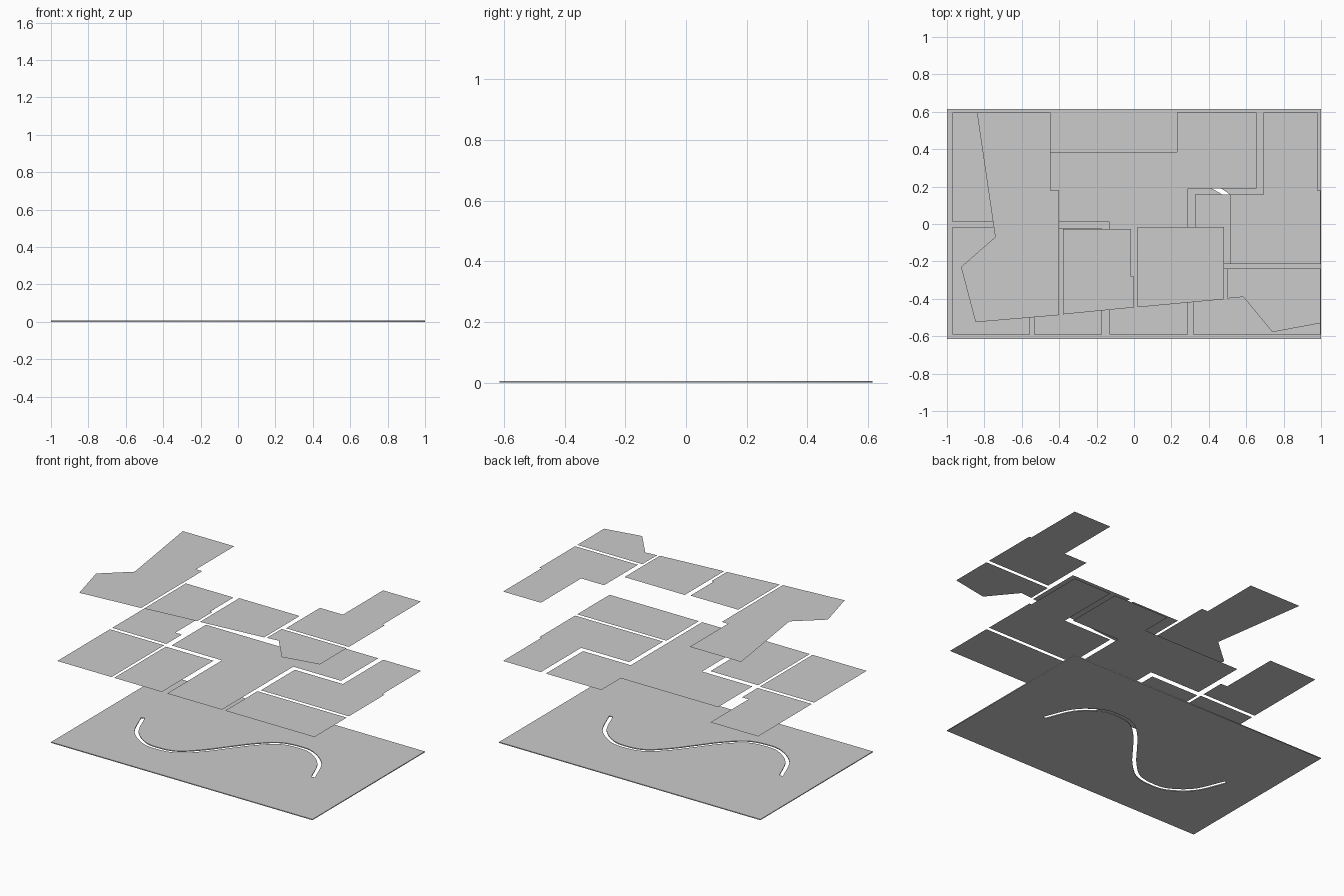
import bpy, bmesh
from mathutils import Vector

if "Cube" in bpy.data.objects:
    bpy.data.objects.remove(bpy.data.objects["Cube"])

LOW, HIGH, BASE_T = 0.565, 1.045, 0.006


def panel(name, pts, z):
    """Flat floor panel from an outline."""
    bm = bmesh.new()
    f = bm.faces.new([bm.verts.new((x, y, z)) for x, y in pts])
    f.normal_update()
    if f.normal.z < 0:
        f.normal_flip()
    me = bpy.data.meshes.new(name)
    bm.to_mesh(me)
    bm.free()
    ob = bpy.data.objects.new(name, me)
    bpy.context.collection.objects.link(ob)


def rect(x0, y0, x1, y1):
    return [(x0, y0), (x1, y0), (x1, y1), (x0, y1)]


def smooth_path(pts, steps=8):
    """Catmull-Rom path through the points."""
    p = [Vector(q) for q in pts]
    p = [2 * p[0] - p[1]] + p + [2 * p[-1] - p[-2]]
    out = []
    for a, b, c, d in zip(p, p[1:], p[2:], p[3:]):
        for i in range(steps):
            t = i / steps
            out.append(0.5 * (2 * b + (c - a) * t + (2 * a - 5 * b + 4 * c - d) * t * t
                              + (3 * b - a - 3 * c + d) * t ** 3))
    return out + [p[-2]]


def ribbon(path, width):
    """Closed outline running along both sides of a path."""
    left, right = [], []
    for i, q in enumerate(path):
        t = (path[min(i + 1, len(path) - 1)] - path[max(i - 1, 0)]).normalized()
        n = Vector((-t.y, t.x)) * width / 2
        left.append(q + n)
        right.append(q - n)
    return left + right[::-1]


def filled_plate(name, outlines, thickness):
    """Solid plate; outlines after the first become holes."""
    cu = bpy.data.curves.new(name, 'CURVE')
    cu.dimensions = '2D'
    cu.fill_mode = 'BOTH'
    cu.extrude = thickness / 2
    for pts in outlines:
        sp = cu.splines.new('POLY')
        sp.points.add(len(pts) - 1)
        for sp_pt, q in zip(sp.points, pts):
            sp_pt.co = (q[0], q[1], 0, 1)
        sp.use_cyclic_u = True
    ob = bpy.data.objects.new(name, cu)
    ob.location.z = thickness / 2
    bpy.context.collection.objects.link(ob)
    bpy.context.view_layer.objects.active = ob
    ob.select_set(True)
    bpy.ops.object.convert(target='MESH')


# base plate with an S-shaped slit, symmetric about its midpoint
mid = Vector((-0.045, -0.045))
half = [Vector(q) for q in ((-0.735, 0.01), (-0.65, -0.18), (-0.52, -0.286), (-0.40, -0.307),
                            (-0.27, -0.28), (-0.15, -0.175))]
s_points = half + [mid] + [2 * mid - q for q in reversed(half)]
slit = ribbon(smooth_path(s_points), 0.025)
filled_plate("base_plate", [rect(-1, -0.615, 1, 0.615), slit], BASE_T)

# lower storey floor panels
panel("lower_front_left_room", rect(-0.97, -0.59, -0.555, -0.015), LOW)
panel("lower_back_left_room", [(-0.97, 0.01), (-0.555, 0.01), (-0.555, 0.18),
                               (-0.605, 0.18), (-0.605, 0.597), (-0.97, 0.597)], LOW)
panel("lower_front_room", rect(-0.535, -0.59, -0.17, -0.025), LOW)
panel("lower_main_hall", [(-0.13, -0.59), (0.29, -0.59), (0.29, 0.19), (0.655, 0.19),
                          (0.655, 0.597), (0.23, 0.597), (0.23, 0.385), (-0.515, 0.385),
                          (-0.515, 0.01), (-0.13, 0.01)], LOW)
panel("lower_front_right_room", rect(0.315, -0.59, 0.998, -0.237), LOW)
panel("lower_back_right_room", [(0.325, -0.213), (0.998, -0.213), (0.998, 0.178), (0.982, 0.178),
                                (0.982, 0.597), (0.693, 0.597), (0.693, 0.157), (0.325, 0.157)], LOW)

# upper storey floor panels
panel("upper_left_room", [(-0.84, 0.597), (-0.742, -0.07), (-0.925, -0.23), (-0.847, -0.525),
                          (-0.40, -0.487), (-0.40, 0.18), (-0.447, 0.18), (-0.447, 0.597)], HIGH)
panel("upper_middle_left_room", [(-0.38, -0.483), (0.0, -0.446), (0.0, -0.28), (-0.015, -0.28),
                                 (-0.015, -0.028), (-0.38, -0.028)], HIGH)
panel("upper_middle_right_room", [(0.02, -0.445), (0.482, -0.402), (0.482, -0.015),
                                  (0.02, -0.015)], HIGH)
panel("upper_front_right_room", [(0.50, -0.398), (0.585, -0.39), (0.74, -0.578), (0.998, -0.53),
                                 (0.998, -0.237), (0.50, -0.237)], HIGH)
panel("upper_back_right_room", [(0.517, -0.213), (0.998, -0.213), (0.998, 0.178), (0.982, 0.178),
                                (0.982, 0.597), (0.693, 0.597), (0.693, 0.157), (0.517, 0.157)], HIGH)
